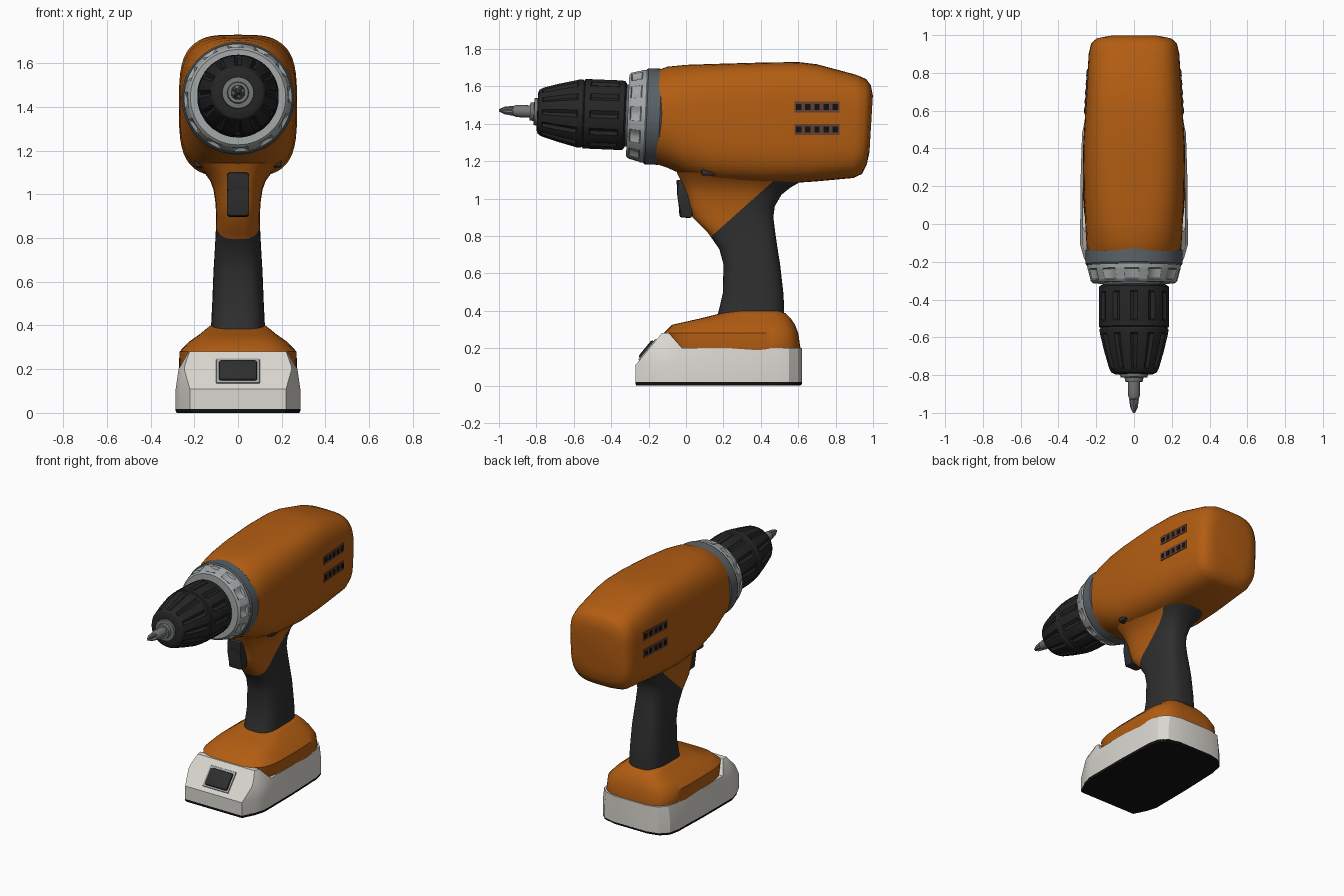
import bpy, bmesh, math
from mathutils import Vector, Matrix
from mathutils.bvhtree import BVHTree

if "Cube" in bpy.data.objects:
    bpy.data.objects.remove(bpy.data.objects["Cube"], do_unlink=True)


def material(name, *rgb):
    m = bpy.data.materials.new(name)
    m.use_nodes = True
    m.diffuse_color = (*rgb, 1)
    bsdf = m.node_tree.nodes["Principled BSDF"]
    bsdf.inputs["Base Color"].default_value = (*rgb, 1)
    bsdf.inputs["Roughness"].default_value = 0.6
    return m


ORANGE = material("orange", 0.45, 0.11, 0.006)
RUBBER = material("rubber black", 0.028, 0.028, 0.029)
CHUCK = material("chuck black", 0.019, 0.019, 0.02)
WHITE = material("off white", 0.70, 0.68, 0.63)
LIGHT = material("light grey", 0.36, 0.38, 0.38)
SLATE = material("slate grey", 0.10, 0.12, 0.13)
STEEL = material("steel", 0.17, 0.18, 0.18)
BROWN = material("vent brown", 0.13, 0.05, 0.03)
BLACK = material("base black", 0.006, 0.006, 0.006)


def finish(name, bm, *mats, angle=35):
    bmesh.ops.recalc_face_normals(bm, faces=bm.faces)
    me = bpy.data.meshes.new(name)
    bm.to_mesh(me)
    bm.free()
    for m in mats:
        me.materials.append(m)
    ob = bpy.data.objects.new(name, me)
    bpy.context.scene.collection.objects.link(ob)
    smooth(ob, angle)
    return ob


def smooth(ob, angle=35):
    bpy.ops.object.select_all(action='DESELECT')
    ob.select_set(True)
    bpy.context.view_layer.objects.active = ob
    bpy.ops.object.shade_smooth_by_angle(angle=math.radians(angle))


def loft(rings):
    # Skin a stack of closed rings and cap both ends
    bm = bmesh.new()
    loops = [[bm.verts.new(p) for p in ring] for ring in rings]
    n = len(loops[0])
    for a, b in zip(loops, loops[1:]):
        for i in range(n):
            j = (i + 1) % n
            bm.faces.new((a[i], a[j], b[j], b[i]))
    bm.faces.new(loops[0])
    bm.faces.new(loops[-1])
    return bm


def superellipse(hw, lo, hi, e, n=48):
    # Rounded rectangle centred sideways on zero
    out = []
    for i in range(n):
        t = math.tau * i / n
        c, s = math.cos(t), math.sin(t)
        u = math.copysign(abs(c) ** (2 / e), c) * hw
        v = math.copysign(abs(s) ** (2 / e), s) * (hi - lo) / 2 + (lo + hi) / 2
        out.append((u, v))
    return out


def box(name, centre, size, mat, bevel=0.0, rot=None):
    bm = bmesh.new()
    bmesh.ops.create_cube(bm, size=1)
    bmesh.ops.scale(bm, vec=size, verts=bm.verts)
    if bevel:
        bmesh.ops.bevel(bm, geom=bm.edges[:], offset=bevel, segments=2,
                        profile=0.5, affect='EDGES')
    m = Matrix.Translation(centre) @ (rot or Matrix()).to_4x4()
    bmesh.ops.transform(bm, matrix=m, verts=bm.verts)
    return finish(name, bm, mat)


def extrude_side(profile, half):
    # Side profile (y, z) made solid across x
    return loft([[(x, y, z) for y, z in profile] for x in (-half, half)])


# Motor housing: y, bottom, top, half width, squareness, backward lean
housing = [
    (-0.15, 1.185, 1.69, 0.248, 2.2, 0.04), (-0.10, 1.165, 1.705, 0.252, 2.4, 0),
    (0.0, 1.12, 1.715, 0.258, 2.8, 0), (0.15, 1.09, 1.72, 0.266, 3.2, 0),
    (0.40, 1.08, 1.727, 0.27, 3.5, 0), (0.60, 1.085, 1.73, 0.258, 3.6, 0),
    (0.70, 1.092, 1.718, 0.252, 3.6, 0), (0.90, 1.11, 1.663, 0.24, 3.6, 0.02),
    (0.952, 1.132, 1.64, 0.228, 3.6, 0.04), (0.978, 1.185, 1.605, 0.2, 3.4, 0.05),
    (0.99, 1.25, 1.55, 0.145, 3, 0.06)]
bm = loft([[(x, y + k * (z - (lo + hi) / 2), z) for x, z in superellipse(hw, lo, hi, e)]
           for y, lo, hi, hw, e, k in housing])
tree = BVHTree.FromBMesh(bm)
finish("motor_housing", bm, ORANGE, angle=50)

# Handle: z, front, back, half width; split into housing colour and rubber grip
handle = [
    (0.36, 0.165, 0.525, 0.125), (0.42, 0.18, 0.525, 0.122), (0.50, 0.198, 0.52, 0.118),
    (0.65, 0.20, 0.503, 0.112), (0.73, 0.178, 0.49, 0.107), (0.82, 0.115, 0.477, 0.102),
    (0.90, 0.035, 0.467, 0.10), (0.96, 0.015, 0.475, 0.103), (1.02, 0.0, 0.51, 0.112),
    (1.06, -0.015, 0.56, 0.126), (1.10, -0.03, 0.63, 0.155), (1.14, -0.05, 0.68, 0.195),
    (1.20, 0.0, 0.62, 0.20)]
bm = loft([[(x, y, z) for x, y in superellipse(hw, f, b, 3)] for z, f, b, hw in handle])
split, normal = Vector((0, 0.16, 0.82)), Vector((0, 0.25, -0.28))
bmesh.ops.bisect_plane(bm, geom=bm.verts[:] + bm.edges[:] + bm.faces[:],
                       plane_co=split, plane_no=normal)
for f in bm.faces:
    f.material_index = int((f.calc_center_median() - split).dot(normal) > 0)
finish("handle", bm, ORANGE, RUBBER, angle=40)

# Trigger and direction switch
bm = extrude_side([(-0.055, 1.10), (-0.035, 1.02), (-0.036, 0.90), (0.03, 0.895),
                   (0.06, 1.0), (0.06, 1.10)], 0.05)
bmesh.ops.bevel(bm, geom=bm.edges[:], offset=0.012, segments=2, profile=0.5, affect='EDGES')
finish("trigger", bm, RUBBER)
box("direction_switch", (0, 0.12, 1.143), (0.40, 0.075, 0.04), RUBBER, 0.01)

# Foot above the battery: z, front, back, half width
foot = [(0.17, -0.09, 0.61, 0.265), (0.20, -0.10, 0.612, 0.27), (0.28, -0.12, 0.60, 0.268),
        (0.325, -0.075, 0.583, 0.225), (0.36, 0.08, 0.56, 0.175),
        (0.385, 0.18, 0.535, 0.145), (0.40, 0.25, 0.50, 0.125)]
bm = loft([[(x, y, z) for x, y in superellipse(hw, f, b, 4)] for z, f, b, hw in foot])
finish("foot", bm, ORANGE, angle=40)

# Battery: tapering plan trimmed by its side profile
half_plan = [(0.22, -0.27), (0.265, -0.18), (0.285, -0.11), (0.284, 0.2), (0.275, 0.48),
             (0.26, 0.55), (0.21, 0.60), (0.13, 0.62)]
plan = half_plan + [(-x, y) for x, y in reversed(half_plan)]
battery = finish("battery", loft([[(x * s, y, z) for x, y in plan] for z, s in
                 ((0.018, 1), (0.11, 1), (0.20, 0.955), (0.30, 0.75))]), WHITE)
trim = finish("battery_trim", extrude_side(
    [(-0.4, -0.05), (0.8, -0.05), (0.8, 0.20), (-0.02, 0.20), (-0.09, 0.28),
     (-0.13, 0.28), (-0.27, 0.11), (-0.4, 0.09)], 0.5), WHITE)
trim.hide_render = True
mod = battery.modifiers.new("trim", 'BOOLEAN')
mod.operation, mod.solver, mod.object = 'INTERSECT', 'EXACT', trim
bpy.context.view_layer.objects.active = battery
bpy.ops.object.modifier_apply(modifier=mod.name)
bpy.data.objects.remove(trim, do_unlink=True)
smooth(battery, 28)
finish("battery_base", loft([[(x * s, y * s, z) for x, y in plan] for z, s in
       ((0, 0.985), (0.008, 1), (0.02, 1))]), BLACK)

# Battery release button on the slanted nose
slope = Matrix.Rotation(-math.atan2(0.14, 0.17), 3, 'X')
box("button_frame", (0, -0.204, 0.19), (0.20, 0.014, 0.145), LIGHT, 0.005, slope)
box("release_button", (0, -0.206, 0.19), (0.176, 0.034, 0.118), RUBBER, 0.012, slope)

# Nose parts turned about the slightly raised drive axis
tilt = math.radians(2.35)
pivot = Vector((0, -0.14, 1.437))
forward = Vector((0, -math.cos(tilt), math.sin(tilt)))
up = Vector((0, math.sin(tilt), math.cos(tilt)))


def turned(name, profile, mat, n=60, period=5, width=1, angle=32):
    # Profile rows: distance forward, radius, groove depth
    rings = []
    for d, r, g in profile:
        ring = []
        for i in range(n):
            a = math.tau * i / n
            q = r - (g if i % period < width else 0)
            ring.append(pivot + forward * d + Vector((q * math.cos(a), 0, 0))
                        + up * (q * math.sin(a)))
        rings.append(ring)
    return finish(name, loft(rings), mat, angle=angle)


turned("gearbox_ring", [(-0.01, 0.25, 0), (0, 0.257, 0), (0.07, 0.257, 0),
                        (0.08, 0.25, 0)], SLATE)
turned("torque_collar", [(0.07, 0.248, 0), (0.10, 0.247, 0), (0.105, 0.245, 0.014),
                         (0.155, 0.232, 0.014), (0.16, 0.23, 0), (0.172, 0.218, 0),
                         (0.172, 0.19, 0)], LIGHT, width=2)
turned("spindle", [(0.15, 0.165, 0), (0.20, 0.165, 0)], SLATE)
turned("chuck_sleeve", [(0.183, 0.172, 0), (0.192, 0.184, 0), (0.22, 0.186, 0),
                        (0.226, 0.187, 0.011), (0.37, 0.187, 0.011), (0.376, 0.186, 0),
                        (0.405, 0.185, 0), (0.41, 0.176, 0)], CHUCK)
turned("chuck_nose", [(0.408, 0.176, 0), (0.418, 0.182, 0), (0.44, 0.181, 0),
                      (0.446, 0.18, 0.012), (0.54, 0.157, 0.013), (0.625, 0.132, 0.011),
                      (0.631, 0.129, 0), (0.648, 0.118, 0), (0.656, 0.10, 0),
                      (0.656, 0.075, 0)], CHUCK)
turned("chuck_jaws", [(0.64, 0.075, 0), (0.672, 0.072, 0), (0.674, 0.05, 0),
                      (0.695, 0.047, 0)], STEEL, n=24)
turned("screw_bit", [(0.68, 0.033, 0), (0.765, 0.033, 0), (0.785, 0.026, 0),
                     (0.79, 0.028, 0.012), (0.83, 0.022, 0.012), (0.86, 0.007, 0.003)],
       STEEL, n=16, period=4, width=2)

# Side vents laid on the housing surface
def surface_x(y, z, side):
    return tree.ray_cast(Vector((side, y, z)), Vector((-side, 0, 0)))[0].x


for side, label in ((1, "left"), (-1, "right")):
    for row, z in (("upper", 1.49), ("lower", 1.37)):
        xa, xb = surface_x(0.59, z, side), surface_x(0.81, z, side)
        turn = Matrix.Rotation(-math.atan2(xb - xa, 0.22), 3, 'Z')
        box(f"{label}_{row}_vent_plate", ((xa + xb) / 2, 0.70, z),
            (0.009, 0.24, 0.058), BROWN, 0, turn)
        for k in range(5):
            y = 0.602 + 0.049 * k
            x = xa + (xb - xa) * (y - 0.59) / 0.22
            box(f"{label}_{row}_vent_hole_{k + 1}", (x + side * 0.002, y, z),
                (0.009, 0.028, 0.032), BLACK, 0, turn)
